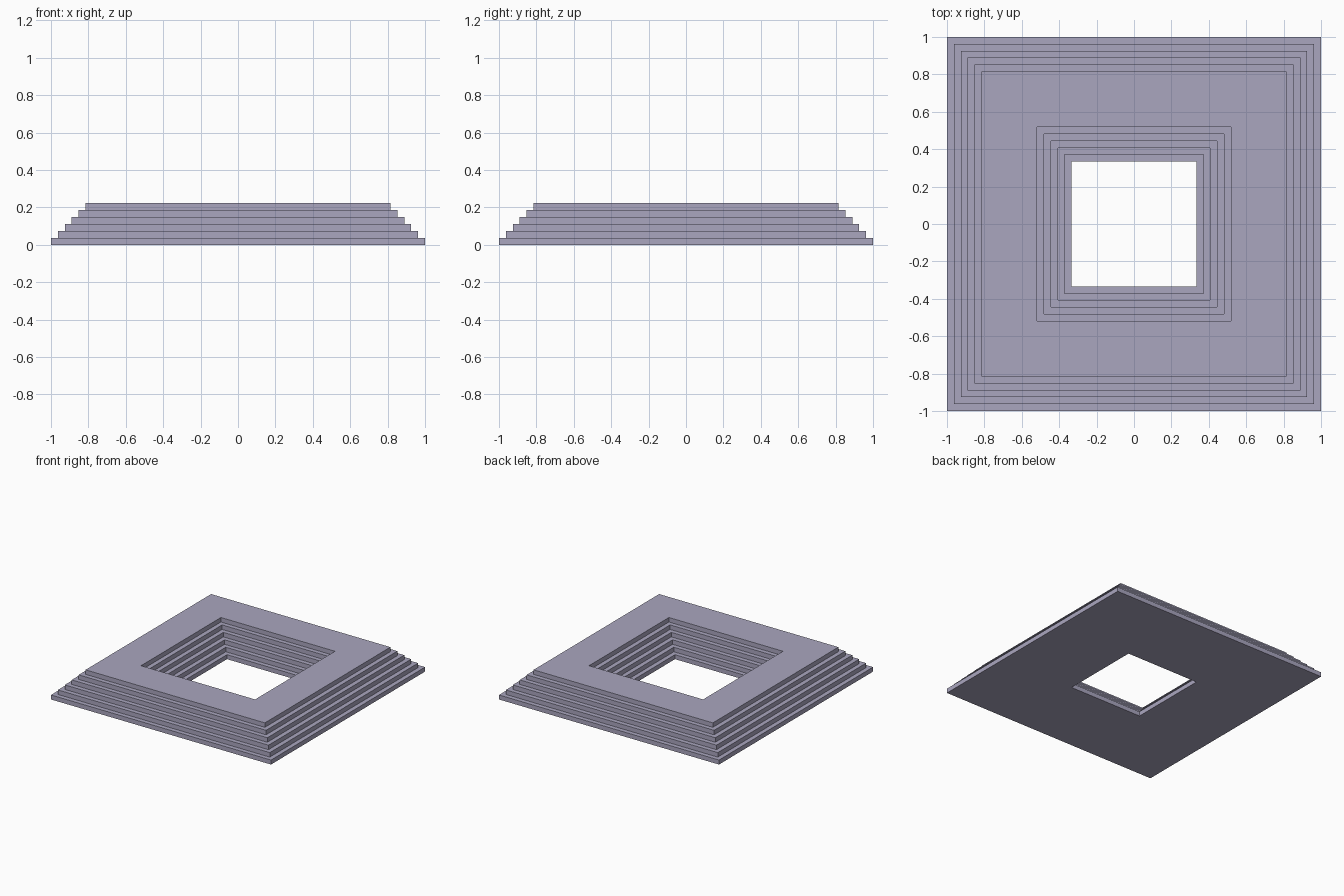
import bpy
import bmesh

if "Cube" in bpy.data.objects:
    bpy.data.objects.remove(bpy.data.objects["Cube"])

STEPS = 6
S = 1 / 27            # tread depth and riser height
OUTER, INNER = 1.0, 1 / 3


def square_sweep(name, profile, mat):
    """Sweep a closed (half_width, z) profile round a square path."""
    bm = bmesh.new()
    corners = [(1, -1), (1, 1), (-1, 1), (-1, -1)]
    rings = [[bm.verts.new((cx * r, cy * r, z)) for cx, cy in corners]
             for r, z in profile]
    for a, b in zip(rings, rings[1:] + rings[:1]):
        for i in range(4):
            j = (i + 1) % 4
            bm.faces.new((a[i], a[j], b[j], b[i]))
    bmesh.ops.recalc_face_normals(bm, faces=bm.faces)
    mesh = bpy.data.meshes.new(name)
    bm.to_mesh(mesh)
    bm.free()
    mesh.materials.append(mat)
    obj = bpy.data.objects.new(name, mesh)
    bpy.context.collection.objects.link(obj)
    return obj


lilac = bpy.data.materials.new("lilac")
lilac.diffuse_color = (0.40, 0.38, 0.52, 1)
lilac.use_nodes = True
lilac.node_tree.nodes["Principled BSDF"].inputs["Base Color"].default_value = lilac.diffuse_color

# Outer staircase climbing towards the deck
profile = []
for k in range(STEPS):
    r = OUTER - k * S
    profile += [(r, k * S), (r, (k + 1) * S)]

# Inner staircase descending into the central opening
for k in reversed(range(STEPS)):
    r = INNER + k * S
    profile += [(r, (k + 1) * S), (r, k * S)]

# Underside divided into three equal bands
profile += [(5 / 9, 0), (7 / 9, 0)]

square_sweep("stepped_square_frame", profile, lilac)
